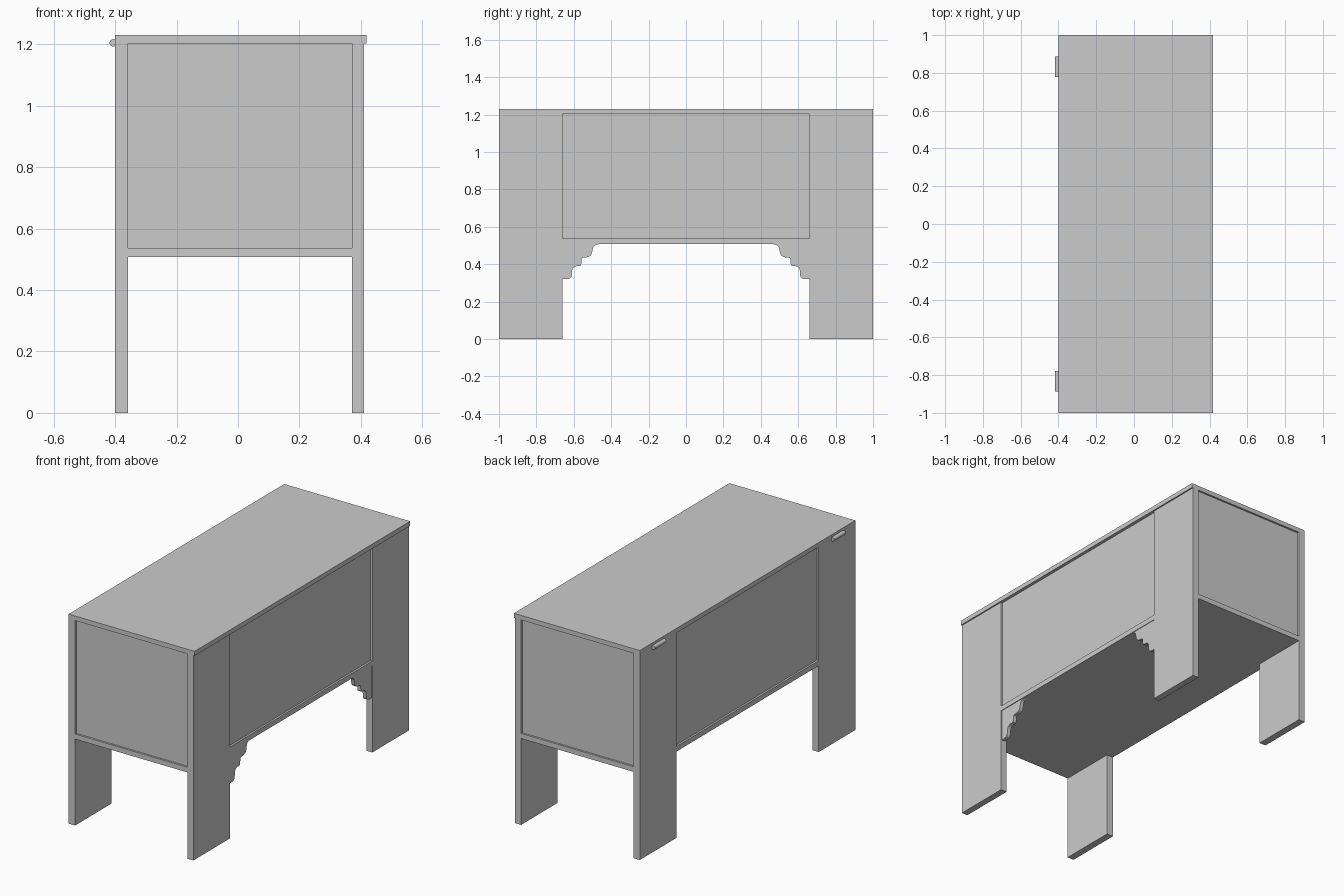
import bpy
import bmesh
import math

cube = bpy.data.objects.get("Cube")
if cube:
    bpy.data.objects.remove(cube, do_unlink=True)

# Single plain grey for every part
grey = bpy.data.materials.new("plain grey")
grey.use_nodes = True
grey.diffuse_color = (0.6, 0.6, 0.6, 1)
grey.node_tree.nodes["Principled BSDF"].inputs["Base Color"].default_value = (0.6, 0.6, 0.6, 1)


def finish(name, bm):
    bmesh.ops.recalc_face_normals(bm, faces=bm.faces)
    mesh = bpy.data.meshes.new(name)
    bm.to_mesh(mesh)
    bm.free()
    mesh.materials.append(grey)
    obj = bpy.data.objects.new(name, mesh)
    bpy.context.collection.objects.link(obj)
    return obj


def box(name, x, y, z):
    """Box spanning the given (low, high) ranges."""
    bm = bmesh.new()
    bmesh.ops.create_cube(bm, size=1)
    for v in bm.verts:
        v.co = [(r[0] + r[1]) / 2 + c * (r[1] - r[0]) for r, c in zip((x, y, z), v.co)]
    return finish(name, bm)


# Main dimensions
RIGHT, LEFT = -0.40, 0.41
IN_R, IN_L = -0.358, 0.371
LEG_Y = 0.66
FLOOR, RIM, SHELF, TOP = 0.507, 0.537, 1.203, 1.23
RECESS = 0.011
PANEL = 0.025

# Lid and bottom board
box("lid", (RIGHT, 0.418), (-1, 1), (SHELF, TOP))
box("bottom_board", (IN_R, IN_L), (-1, 1), (FLOOR, RIM))

# Wide plank legs, side rails and recessed side panels
for side, outer, inner in (("right", RIGHT, IN_R), ("left", LEFT, IN_L)):
    span = (min(outer, inner), max(outer, inner))
    inward = 1 if inner > outer else -1
    for end, s in (("front", -1), ("back", 1)):
        box(f"{end}_{side}_leg", span, tuple(sorted((s * LEG_Y, s))), (0, SHELF))
    box(f"{side}_rail", span, (-LEG_Y, LEG_Y), (FLOOR, RIM))
    face = outer + inward * RECESS
    box(f"{side}_panel", tuple(sorted((face, face + inward * PANEL))),
        (-LEG_Y, LEG_Y), (RIM, SHELF))

# Recessed end panels
for end, s in (("front", -1), ("back", 1)):
    face = s * (1 - RECESS)
    box(f"{end}_panel", (IN_R, IN_L), tuple(sorted((face, face - s * PANEL))), (RIM, SHELF))


def scalloped_profile():
    """Corner bracket outline (y, z) with three rounded steps."""
    pts = [(LEG_Y, FLOOR), (LEG_Y, 0.32)]
    steps = [(0.636, 0.32), (0.583, 0.39), (0.535, 0.436), (0.466, FLOOR)]
    for (y0, z0), (y1, z1) in zip(steps, steps[1:]):
        for i in range(8):
            t = i / 8
            bulge = 0.008 * math.sin(2 * math.pi * t)
            pts.append((y0 + (y1 - y0) * t - bulge, z0 + (z1 - z0) * t - bulge))
    return pts + [steps[-1]]


# Scalloped brackets under the left rail
for end, s in (("front", -1), ("back", 1)):
    bm = bmesh.new()
    face = bm.faces.new([bm.verts.new((LEFT - 0.004, s * y, z)) for y, z in scalloped_profile()])
    grown = bmesh.ops.extrude_face_region(bm, geom=[face])["geom"]
    bmesh.ops.translate(bm, vec=(-0.022, 0, 0),
                        verts=[g for g in grown if isinstance(g, bmesh.types.BMVert)])
    finish(f"{end}_bracket", bm)

# Hinge barrels along the right edge of the lid
for end, s in (("front", -1), ("back", 1)):
    bpy.ops.mesh.primitive_cylinder_add(vertices=24, radius=0.012, depth=0.108,
                                        location=(-0.406, s * 0.832, 1.205),
                                        rotation=(math.pi / 2, 0, 0))
    hinge = bpy.context.object
    hinge.name = f"{end}_hinge"
    hinge.data.materials.append(grey)
    bpy.ops.object.shade_smooth_by_angle()
